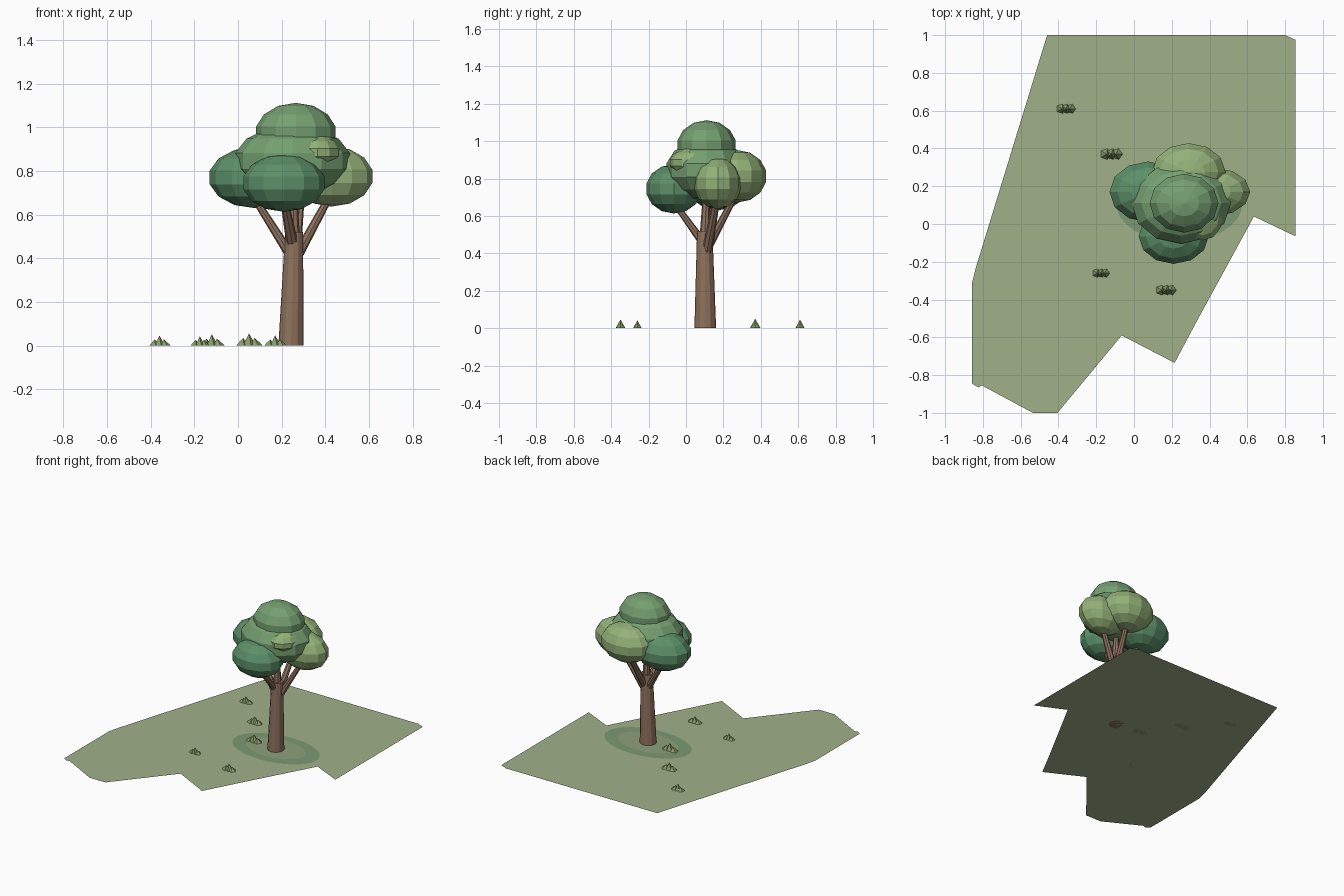
import bpy, bmesh
from math import cos, sin, pi
from mathutils import Vector

if "Cube" in bpy.data.objects:
    bpy.data.objects.remove(bpy.data.objects["Cube"])


def mat(name, r, g, b):
    m = bpy.data.materials.new(name)
    m.diffuse_color = [(c / 255) ** 2.2 for c in (r, g, b)] + [1]
    m.use_nodes = True
    m.node_tree.nodes["Principled BSDF"].inputs["Base Color"].default_value = m.diffuse_color
    return m


GROUND = mat("grass_ground", 160, 175, 137)
RING = mat("grass_ring", 124, 152, 114)
INNER = mat("grass_inner", 140, 160, 122)
BARK = mat("bark", 143, 114, 94)
TUFT = mat("tuft_green", 135, 155, 105)
DARK = mat("leaf_dark", 92, 142, 104)
MID = mat("leaf_mid", 116, 158, 112)
LIGHT = mat("leaf_light", 146, 176, 120)


def finish(name, bm, material):
    me = bpy.data.meshes.new(name)
    bm.to_mesh(me)
    bm.free()
    me.materials.append(material)
    ob = bpy.data.objects.new(name, me)
    bpy.context.collection.objects.link(ob)
    return ob


def flat(name, points, z, material):
    bm = bmesh.new()
    f = bm.faces.new([bm.verts.new((x, y, z)) for x, y in points])
    f.normal_update()
    if f.normal.z < 0:
        f.normal_flip()
    bmesh.ops.triangulate(bm, faces=bm.faces[:])
    finish(name, bm, material)


def add_limb(bm, a, b, r1, r2, n):
    # tapered cylinder whose end rings stay level
    rings = [[bm.verts.new(Vector(c) + Vector((r * cos(2 * pi * i / n), r * sin(2 * pi * i / n), 0)))
              for i in range(n)] for c, r in ((a, r1), (b, r2))]
    for i in range(n):
        j = (i + 1) % n
        bm.faces.new((rings[0][i], rings[0][j], rings[1][j], rings[1][i]))
    bm.faces.new(rings[0][::-1])
    bm.faces.new(rings[1])


def limb(name, *args):
    bm = bmesh.new()
    add_limb(bm, *args)
    finish(name, bm, BARK)


def blob(name, centre, radii, material):
    bm = bmesh.new()
    bmesh.ops.create_uvsphere(bm, u_segments=12, v_segments=7, radius=1)
    bmesh.ops.scale(bm, vec=radii, verts=bm.verts)
    bmesh.ops.translate(bm, vec=centre, verts=bm.verts)
    finish(name, bm, material)


def ellipse(cx, cy, a, b, n=32):
    return [(cx + a * cos(2 * pi * i / n), cy + b * sin(2 * pi * i / n)) for i in range(n)]


# Ground patch and the shaded rings under the tree
flat("ground", [(-.46, 1), (.80, 1), (.855, .975), (.855, -.065), (.635, .04), (.335, -.51),
                (.215, -.735), (-.065, -.59), (-.405, -1), (-.535, -1), (-.805, -.855),
                (-.825, -.865), (-.857, -.845), (-.857, -.31), (-.837, -.23)], 0, GROUND)
flat("shade_ring", ellipse(.24, .11, .335, .205), .002, RING)
flat("shade_centre", ellipse(.24, .11, .23, .14), .004, INNER)

# Trunk and branches
limb("trunk", (.243, .103, 0), (.257, .10, .52), .058, .041, 12)
for name, a, b in [
        ("branch_left", (.25, .10, .40), (.06, .16, .70)),
        ("branch_right", (.265, .11, .40), (.44, .17, .72)),
        ("branch_front", (.25, .09, .46), (.21, -.07, .68)),
        ("branch_back", (.26, .11, .42), (.29, .27, .72)),
        ("branch_middle", (.257, .10, .48), (.25, .11, .74))]:
    limb(name, a, b, .028, .018, 8)

# Foliage
blob("foliage_centre", (.25, .11, .845), (.27, .22, .165), MID)
blob("foliage_top", (.265, .11, .972), (.187, .16, .14), MID)
blob("foliage_left", (.075, .17, .77), (.21, .165, .14), DARK)
blob("foliage_front", (.21, -.065, .745), (.19, .15, .132), DARK)
blob("foliage_right", (.43, .17, .775), (.19, .13, .138), LIGHT)
blob("foliage_back", (.29, .275, .812), (.20, .157, .14), LIGHT)
blob("foliage_highlight", (.365, .045, .885), (.11, .135, .08), LIGHT)

# Grass tufts: three small cones each
for i, (x, y, w, h) in enumerate([(-.36, .61, .052, .045), (-.12, .37, .06, .05), (.05, .12, .065, .055),
                                  (-.175, -.26, .047, .042), (.17, -.35, .055, .046)]):
    bm = bmesh.new()
    for dx, k in ((-.5, .62), (0, 1), (.5, .62)):
        add_limb(bm, (x + dx * w, y, 0), (x + dx * w * .8, y, h * k), w * .5, .0005, 5)
    finish(f"grass_tuft_{i + 1}", bm, TUFT)
